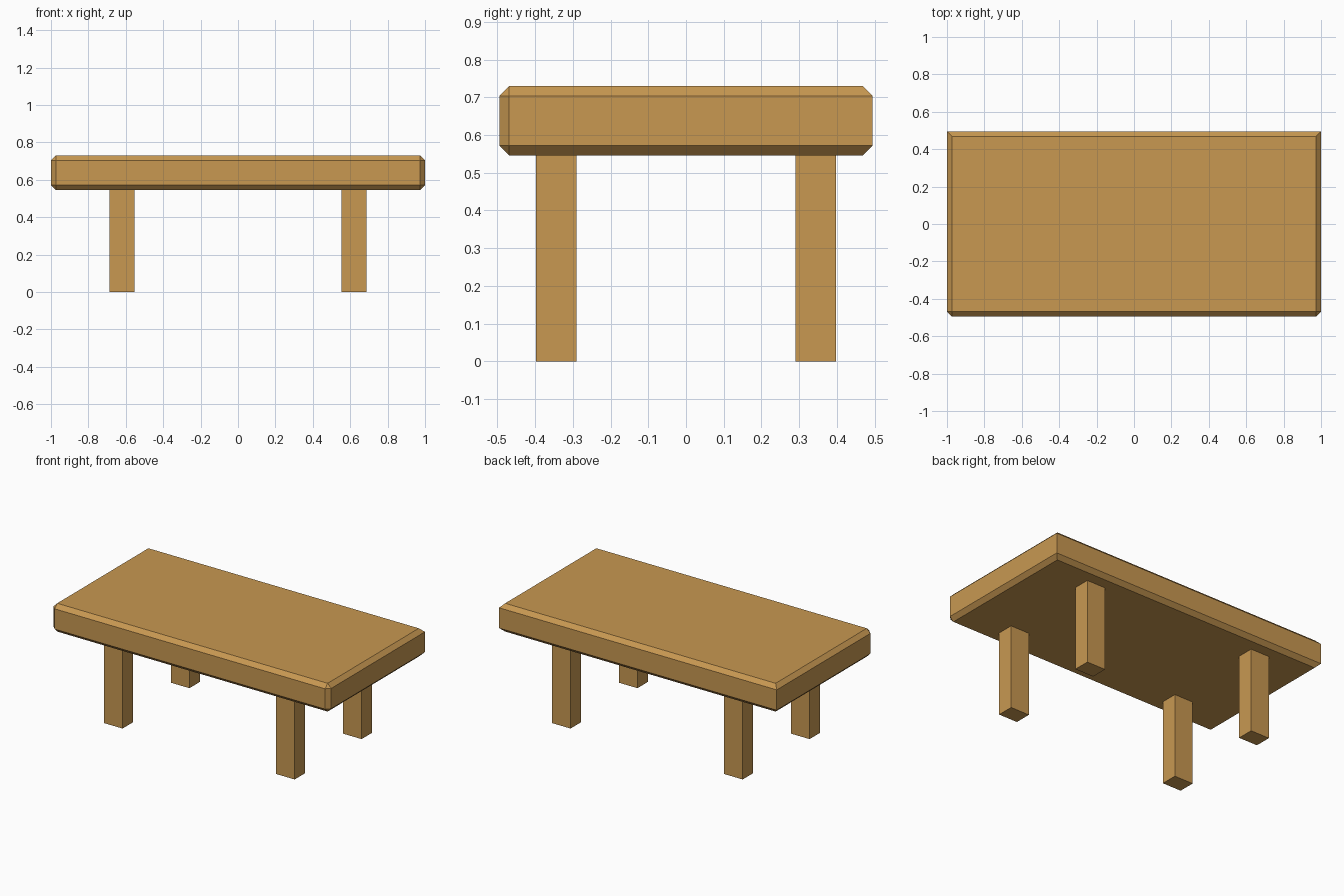
import bpy, bmesh

if "Cube" in bpy.data.objects:
    bpy.data.objects.remove(bpy.data.objects["Cube"])

wood = bpy.data.materials.new("warm wood")
wood.diffuse_color = (0.578, 0.314, 0.083, 1.0)
wood.use_nodes = True
wood.node_tree.nodes["Principled BSDF"].inputs["Base Color"].default_value = wood.diffuse_color


def box(name, lo, hi, chamfer=0.0, keep_sharp=None):
    """Box between two corners; optional chamfer, skipping edges chosen by keep_sharp."""
    bm = bmesh.new()
    bmesh.ops.create_cube(bm, size=1.0)
    for v in bm.verts:
        v.co = [lo[i] + (v.co[i] + 0.5) * (hi[i] - lo[i]) for i in range(3)]
    if chamfer:
        edges = [e for e in bm.edges if not keep_sharp(e)]
        bmesh.ops.bevel(bm, geom=edges, offset=chamfer, offset_type='OFFSET',
                        segments=1, profile=0.5, affect='EDGES')
    bmesh.ops.recalc_face_normals(bm, faces=bm.faces)
    mesh = bpy.data.meshes.new(name)
    bm.to_mesh(mesh)
    bm.free()
    mesh.materials.append(wood)
    obj = bpy.data.objects.new(name, mesh)
    bpy.context.collection.objects.link(obj)
    return obj


def back_upright(e):
    """The two vertical edges at the back stay sharp."""
    a, b = e.verts
    return abs(a.co.z - b.co.z) > 0.1 and a.co.y > 0


# Thick table top with chamfered edges
box("table_top", (-1.0, -0.495, 0.546), (1.0, 0.495, 0.73), 0.026, back_upright)

# Four square legs
for sx, side in ((-1, "left"), (1, "right")):
    for sy, end in ((-1, "front"), (1, "back")):
        cx, cy = sx * 0.62, sy * 0.344
        box(f"{end}_{side}_leg",
            (cx - 0.067, cy - 0.054, 0.0), (cx + 0.067, cy + 0.054, 0.55))
